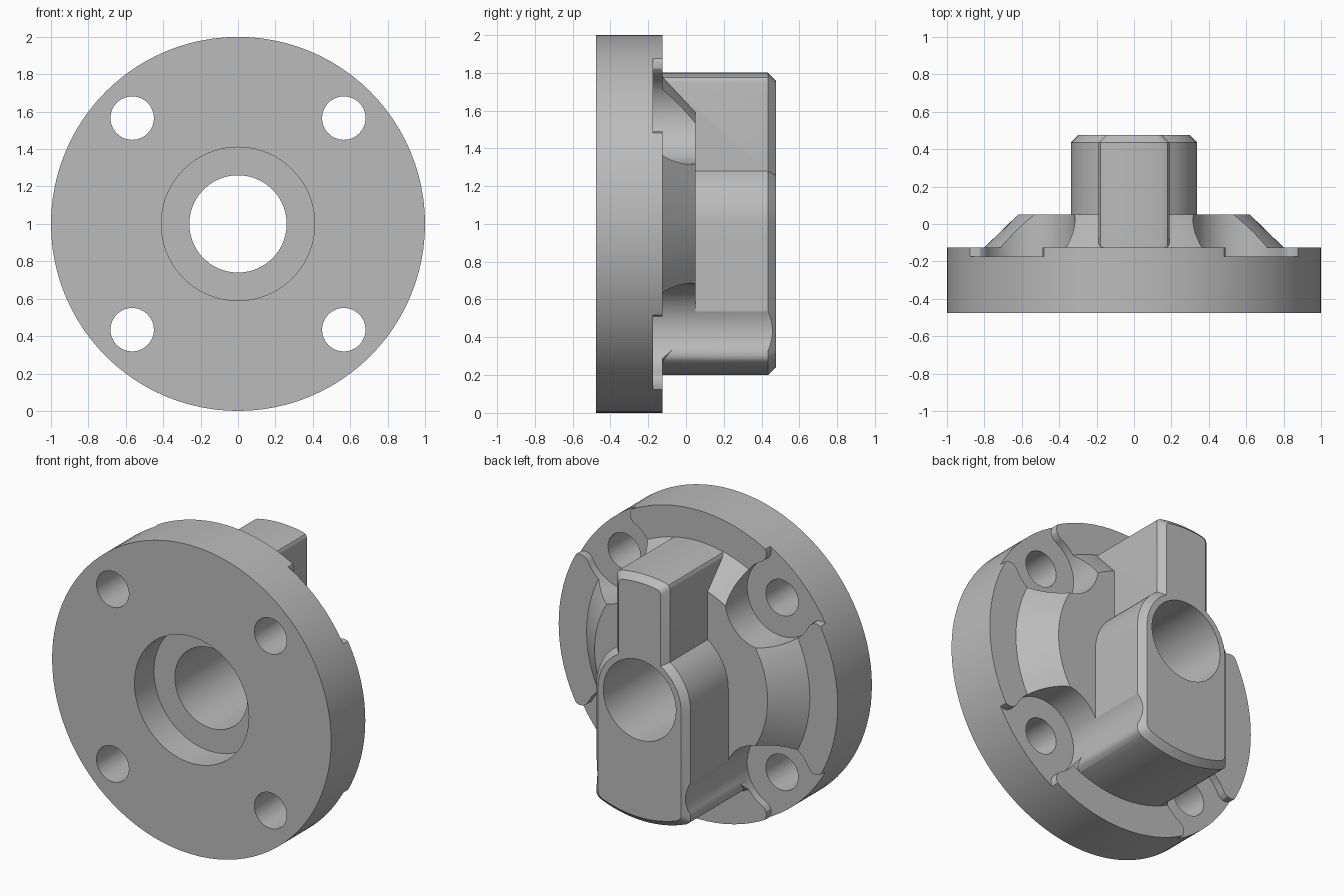
import bpy, bmesh
from math import sin, cos, pi, sqrt, acos, radians

cube = bpy.data.objects.get("Cube")
if cube:
    bpy.data.objects.remove(cube, do_unlink=True)

steel = bpy.data.materials.new("plain grey")
steel.use_nodes = True
grey = (0.5, 0.5, 0.5, 1)
steel.diffuse_color = grey
steel.node_tree.nodes["Principled BSDF"].inputs["Base Color"].default_value = grey


def arc(r, a, b, n, cx=0.0):
    return [(cx + r * cos(a + (b - a) * i / n), r * sin(a + (b - a) * i / n))
            for i in range(n + 1)]


def circle(r, n=96, cx=0.0, cz=0.0):
    return [(x + cx, z + cz) for x, z in arc(r, 0, 2 * pi, n)[:-1]]


def loft(name, rings):
    """Closed solid through outlines (x, z about the axis) at given y."""
    bm = bmesh.new()
    loops = [[bm.verts.new((x, y, z + 1)) for x, z in pts] for y, pts in rings]
    for a, b in zip(loops, loops[1:]):
        for i in range(len(a)):
            j = (i + 1) % len(a)
            bm.faces.new((a[i], a[j], b[j], b[i]))
    bm.faces.new(loops[0])
    bm.faces.new(loops[-1])
    bmesh.ops.recalc_face_normals(bm, faces=bm.faces)
    mesh = bpy.data.meshes.new(name)
    bm.to_mesh(mesh)
    bm.free()
    mesh.materials.append(steel)
    obj = bpy.data.objects.new(name, mesh)
    bpy.context.collection.objects.link(obj)
    return obj


def combine(target, tool, operation):
    mod = target.modifiers.new(tool.name, 'BOOLEAN')
    mod.object, mod.operation, mod.solver = tool, operation, 'EXACT'
    bpy.context.view_layer.objects.active = target
    bpy.ops.object.modifier_apply(modifier=mod.name)
    bpy.data.objects.remove(tool, do_unlink=True)


def tip(hw, r, f=0.03):
    """Arc-shaped end with rounded corners, right to left."""
    zc = sqrt(r * r - hw * hw)
    a = acos((hw - f) / r)
    corner = [(hw, zc - f), (hw - 0.08 * f, zc - 0.5 * f), (hw - 0.35 * f, zc - 0.05 * f)]
    return corner + arc(r, a, pi - a, 14) + [(-x, z) for x, z in reversed(corner)]


def hub_outline(d):
    """Rounded body with a narrow arm above, shrunk by d."""
    body, arm, reach = 0.338 - d, 0.19 - d, 0.8 - d
    a = acos(arm / body)
    shoulder = arc(body, 0, a, 12)
    return ([(-x, -z) for x, z in tip(body, reach)] + shoulder + tip(arm, reach)
            + [(-x, z) for x, z in reversed(shoulder)])


# Round flange with a conical step behind it
flange = loft("flange_with_hub", [(-0.475, circle(1)), (-0.125, circle(1)),
                                  (-0.125, circle(0.8)), (0.05, circle(0.62))])

# Hub with chamfered end
hub = loft("hub", [(-0.3, hub_outline(0)), (0.435, hub_outline(0)), (0.475, hub_outline(0.04))])
combine(flange, hub, 'UNION')

# Bolt seats open to the rim, and their bolt holes
flare = [(0.9, 0.233), (0.925, 0.238), (0.947, 0.255), (0.96, 0.28), (1.1, 0.28)]
half = radians(71.3)
seat = (arc(0.25, half, 2 * pi - half, 40, cx=0.8)
        + [(u, -w) for u, w in flare] + list(reversed(flare)))
for k in range(4):
    t = pi / 4 + k * pi / 2
    c, s = cos(t), sin(t)
    pts = [(u * c - w * s, u * s + w * c) for u, w in seat]
    combine(flange, loft("bolt_seat", [(-0.175, pts), (0.7, pts)]), 'DIFFERENCE')
    hole = circle(0.116, 48, 0.8 * c, 0.8 * s)
    combine(flange, loft("bolt_hole", [(-0.6, hole), (0.0, hole)]), 'DIFFERENCE')

# Stepped centre bore
bore = loft("bore", [(-0.6, circle(0.41)), (-0.275, circle(0.41)),
                     (-0.275, circle(0.26)), (0.6, circle(0.26))])
combine(flange, bore, 'DIFFERENCE')

# Smooth round walls, sharp edges
bpy.ops.object.select_all(action='DESELECT')
flange.select_set(True)
bpy.context.view_layer.objects.active = flange
bpy.ops.object.shade_smooth_by_angle(angle=radians(25))
